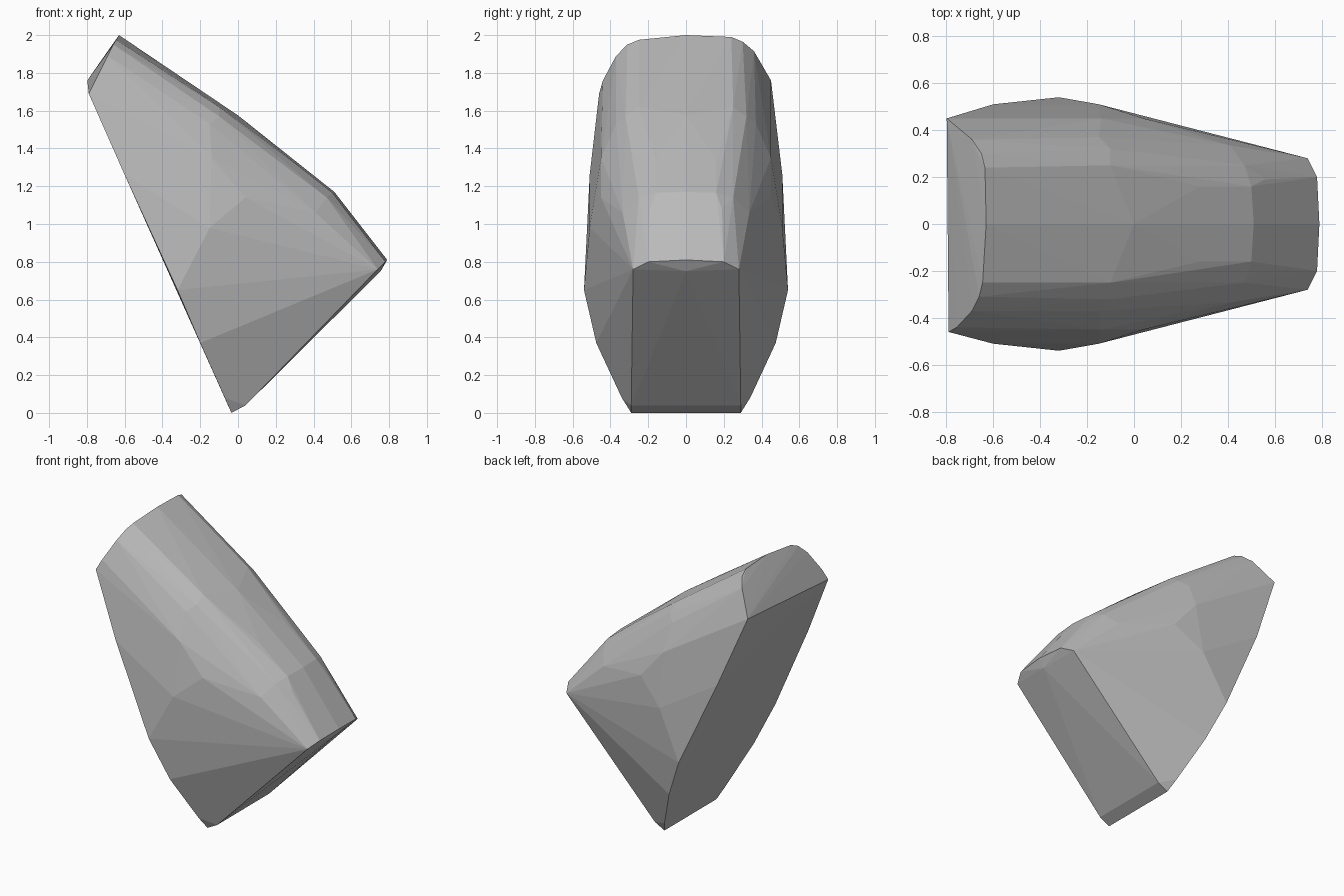
import bpy, bmesh

# Half-profile points as (x, half width, z); each is mirrored across y = 0
SIDE = [
    # flat underside rim
    (-0.60, 0.51, 1.26), (-0.32, 0.54, 0.65), (-0.20, 0.475, 0.37),
    (-0.07, 0.34, 0.08), (-0.035, 0.29, 0.0),
    # flank
    (-0.15, 0.51, 0.98), (0.04, 0.45, 1.14), (-0.14, 0.45, 1.35),
    (-0.15, 0.37, 1.53), (0.41, 0.335, 1.06),
    # rounded back
    (-0.10, 0.32, 1.57), (-0.10, 0.25, 1.62), (0.28, 0.16, 1.34),
    (0.47, 0.25, 1.14), (0.50, 0.16, 1.165), (0.56, 0.19, 1.08),
    # tip and lower edge
    (0.78, 0.20, 0.80), (0.74, 0.28, 0.76), (0.04, 0.29, 0.04),
]
# Points on the centre line
CENTRE = [(-0.63, 0, 2.0), (0.0, 0, 1.575), (0.51, 0, 1.17),
          (0.79, 0, 0.81), (0.755, 0, 0.75)]
# Rim of the slightly slanted end cap
CAP = [(-0.635, 0.24, 1.99), (-0.65, 0.30, 1.965), (-0.69, 0.36, 1.915),
       (-0.798, 0.45, 1.76),
       (-0.645, -0.25, 1.975), (-0.66, -0.31, 1.95), (-0.69, -0.37, 1.89),
       (-0.755, -0.44, 1.76), (-0.79, -0.46, 1.69)]

points = CENTRE + CAP + [(x, s * y, z) for x, y, z in SIDE for s in (-1, 1)]

# Faceted solid body wrapped around the points
bm = bmesh.new()
for p in points:
    bm.verts.new(p)
hull = bmesh.ops.convex_hull(bm, input=bm.verts[:])
loose = [v for v in bm.verts if not v.link_faces]
bmesh.ops.delete(bm, geom=loose, context='VERTS')
bmesh.ops.recalc_face_normals(bm, faces=bm.faces[:])

mesh = bpy.data.meshes.new("faceted_body")
bm.to_mesh(mesh)
bm.free()

grey = bpy.data.materials.new("stone grey")
grey.diffuse_color = (0.5, 0.5, 0.5, 1)
mesh.materials.append(grey)

body = bpy.data.objects.new("faceted_body", mesh)
bpy.context.collection.objects.link(body)
